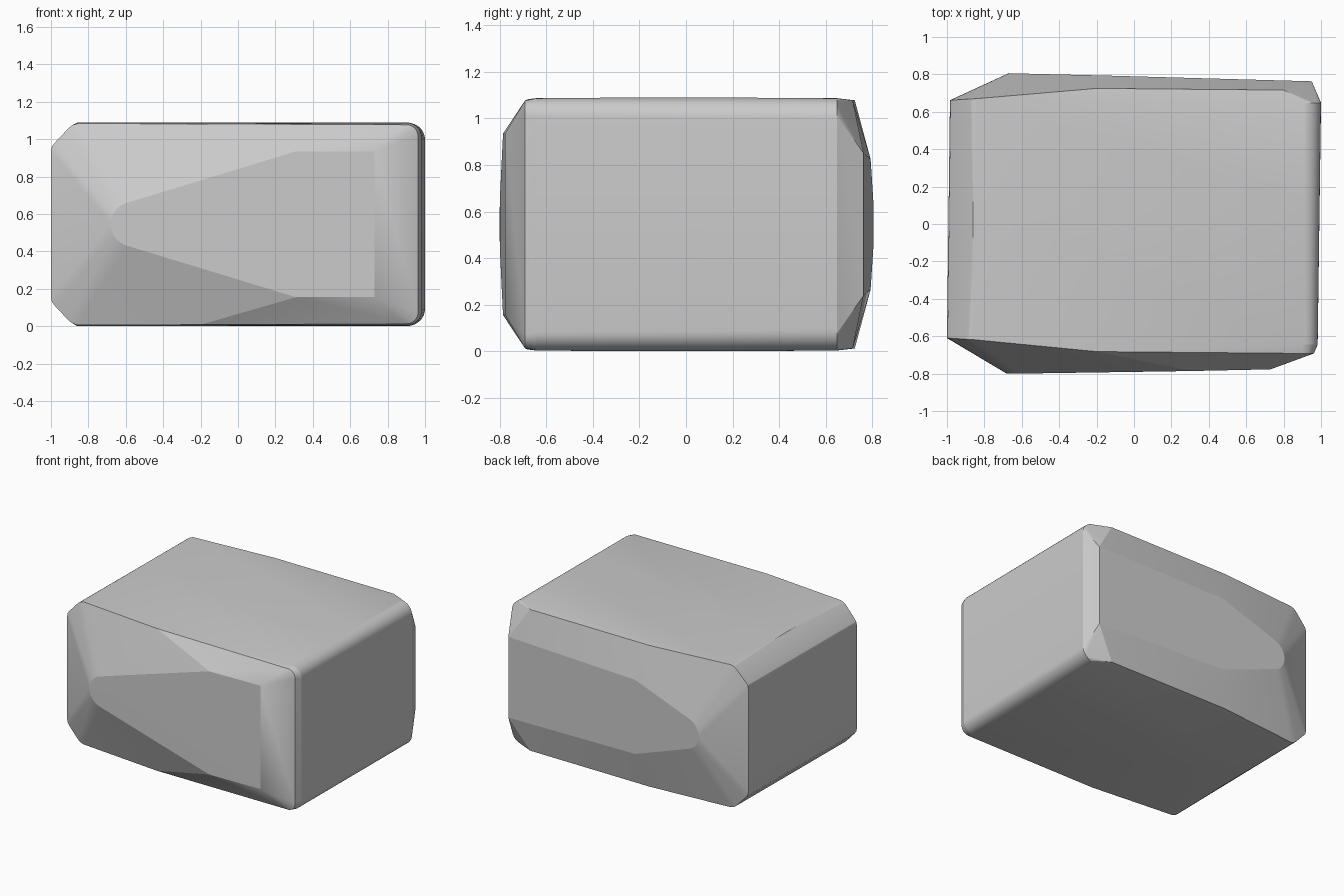
import bpy, bmesh
from math import cos, sin, pi

if "Cube" in bpy.data.objects:
    bpy.data.objects.remove(bpy.data.objects["Cube"])

MID = 0.55
bm = bmesh.new()


def pair(x, y, h):
    """Add two points mirrored about the mid height."""
    for s in (-1, 1):
        bm.verts.new((x, y, MID + s * h))


def round_end(x, y, h, r, n=8):
    """Rounded upper and lower corner at the right end."""
    for i in range(n + 1):
        a = i / n * pi / 2
        pair(x - r + r * cos(a), y, h - r + r * sin(a))


def boss(x, y, r, slope, n=32):
    """Flat round spot where the side facets meet."""
    for i in range(n):
        a = 2 * pi * i / n
        bm.verts.new((x + r * cos(a), y + slope * r * cos(a), MID + r * sin(a)))


# Chamfered left end
for y, dx in ((-0.61, 0.0), (0.662, 0.016)):
    for x, h, out in ((-1, 0.39, 0), (-0.995, 0.415, 0), (-0.98, 0.435, 0.001),
                      (-0.905, 0.515, 0.006), (-0.885, 0.53, 0.007), (-0.86, 0.538, 0.008)):
        pair(x + dx, y + (out if y > 0 else -out), h)

# Rounded right end
round_end(0.962, -0.692, 0.532, 0.06)
round_end(0.982, -0.645, 0.542, 0.08)
round_end(1.0, 0.648, 0.542, 0.09)

# Slight crown of top and bottom
for y in (-0.2, 0.1):
    pair(-0.86, y, 0.544)
    pair(0.91, y, 0.545)

# Front facets
boss(-0.56, -0.799, 0.12, 0.012)
for x, y, h in ((0.31, -0.786, 0.39), (0.73, -0.777, 0.39), (-0.2, -0.682, 0.537)):
    pair(x, y, h)

# Back facets
boss(-0.55, 0.803, 0.12, -0.025)
for x, y, h in ((-0.13, 0.793, 0.28), (0.95, 0.763, 0.305),
                (-0.2, 0.725, 0.533), (0.8, 0.716, 0.533)):
    pair(x, y, h)

# Wrap everything in one convex body
res = bmesh.ops.convex_hull(bm, input=bm.verts[:])
loose = [v for v in bm.verts if not v.link_faces]
bmesh.ops.delete(bm, geom=loose, context='VERTS')
bmesh.ops.dissolve_limit(bm, angle_limit=0.01, verts=bm.verts[:], edges=bm.edges[:])
bmesh.ops.recalc_face_normals(bm, faces=bm.faces[:])

# Stand it on the ground
low = min(v.co.z for v in bm.verts)
for v in bm.verts:
    v.co.z -= low

mesh = bpy.data.meshes.new("faceted_block")
bm.to_mesh(mesh)
bm.free()
block = bpy.data.objects.new("faceted_block", mesh)
bpy.context.collection.objects.link(block)
bpy.context.view_layer.objects.active = block
block.select_set(True)
bpy.ops.object.shade_smooth_by_angle(angle=0.2)
